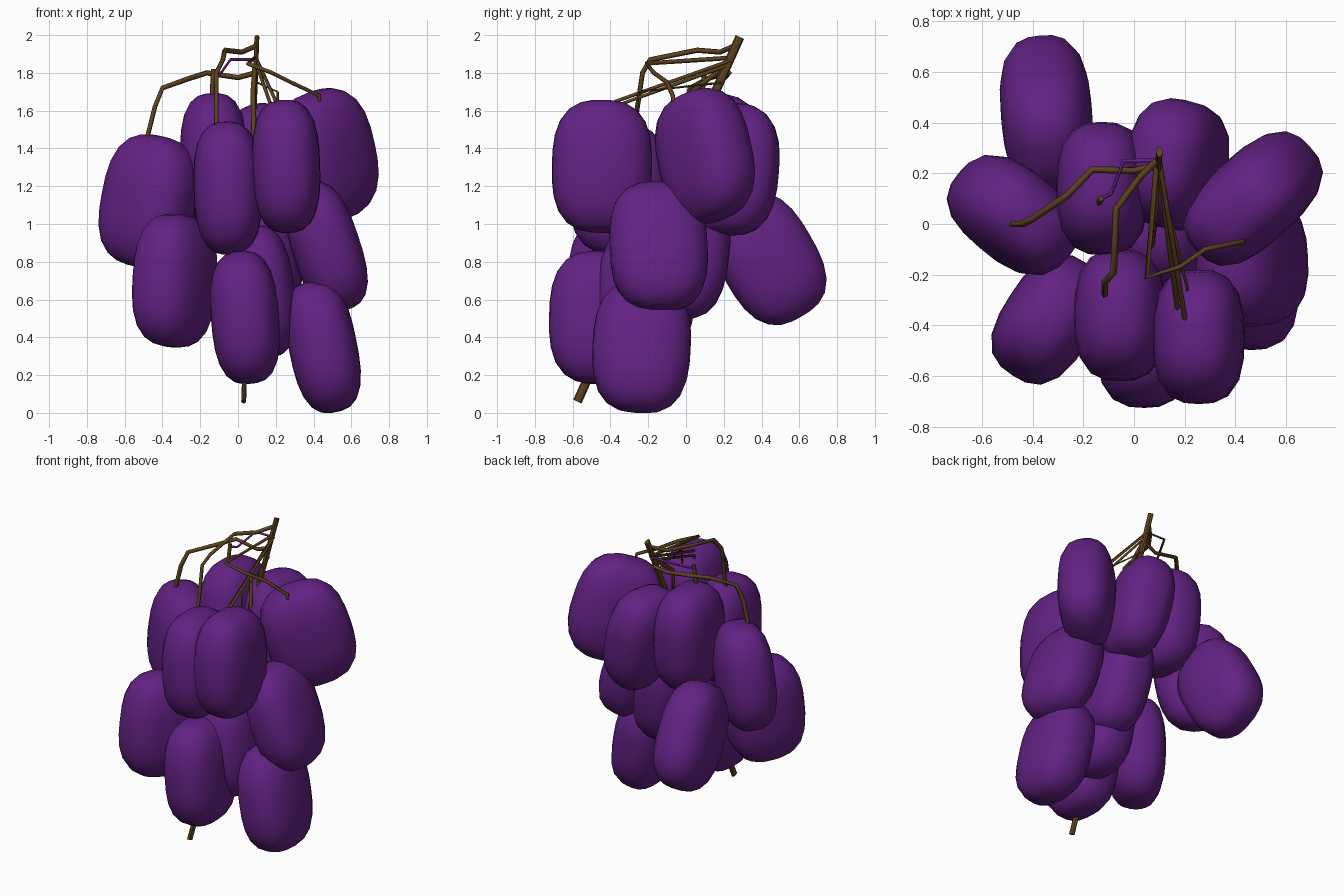
import bpy, bmesh, math
from mathutils import Vector, Matrix


def material(name, rgb):
    m = bpy.data.materials.new(name)
    m.diffuse_color = (*rgb, 1)
    return m


PURPLE = material("grape_purple", (0.125, 0.016, 0.23))
BROWN = material("stem_brown", (0.11, 0.055, 0.014))


# Flattened, slightly boxy berry: wide along its yaw direction, bottom swung by lean
def grape(name, center, yaw, lean=(0, 0), wide=0.26):
    bm = bmesh.new()
    bmesh.ops.create_uvsphere(bm, u_segments=20, v_segments=14, radius=1)
    n = 2.75
    for v in bm.verts:
        c = v.co.normalized()
        k = sum(abs(t) ** n for t in c) ** (-1 / n)
        v.co = Vector((c.x * k * wide, c.y * k * 0.18, c.z * k * 0.352))
    axis = Vector((-lean[0], -lean[1], 1)).normalized()
    rot = Vector((0, 0, 1)).rotation_difference(axis).to_matrix().to_4x4()
    bm.transform(Matrix.Translation(center) @ rot @ Matrix.Rotation(math.radians(yaw), 4, 'Z'))
    for f in bm.faces:
        f.smooth = True
    me = bpy.data.meshes.new(name)
    bm.to_mesh(me)
    bm.free()
    me.materials.append(PURPLE)
    bpy.context.collection.objects.link(bpy.data.objects.new(name, me))


# Thin jointed stalk along a few points
def stalk(name, pts, r=0.014, mat=BROWN):
    cu = bpy.data.curves.new(name, 'CURVE')
    cu.dimensions = '3D'
    cu.bevel_depth = r
    cu.bevel_resolution = 0
    cu.use_fill_caps = True
    sp = cu.splines.new('POLY')
    sp.points.add(len(pts) - 1)
    for p, co in zip(sp.points, pts):
        p.co = (*co, 1)
    cu.materials.append(mat)
    bpy.context.collection.objects.link(bpy.data.objects.new(name, cu))


# Berries: centre, yaw of the wide side, lean of the bottom, half width
GRAPES = [
    ((-0.475, 0.035, 1.12), 140, (-0.19, 0.05), 0.26),
    ((-0.335, -0.375, 0.70), 57, (-0.06, -0.08), 0.26),
    ((-0.125, 0.14, 1.34), 90, (0.03, -0.06), 0.26),
    ((-0.055, -0.36, 1.19), 90, (0.03, -0.02), 0.26),
    ((0.165, 0.235, 1.29), 78, (0.20, -0.08), 0.255),
    ((0.255, -0.445, 1.305), 90, (0.03, -0.02), 0.265),
    ((0.47, 0.10, 1.36), 42, (0.22, 0.22), 0.28),
    ((0.465, -0.145, 0.88), 93, (0.33, 0.05), 0.26),
    ((0.45, -0.235, 0.35), 90, (0.20, -0.05), 0.26),
    ((0.037, -0.465, 0.505), 90, (0.08, -0.02), 0.26),
    ((0.14, -0.02, 0.85), 88, (0.18, -0.12), 0.25),
    ((0.12, -0.21, 0.64), 90, (0.12, -0.05), 0.26),
    ((-0.345, 0.435, 0.815), 95, (-0.04, 0.58), 0.255),
]
for i, (c, yaw, lean, wide) in enumerate(GRAPES):
    grape(f"grape_{i + 1}", c, yaw, lean, wide)

# Main stem: slanted, thicker front to back
bm = bmesh.new()
bmesh.ops.create_cone(bm, cap_ends=True, segments=8, radius1=1, radius2=1, depth=1)
a, b = Vector((0.03, -0.575, 0.06)), Vector((0.1, 0.285, 1.99))
for v in bm.verts:
    base = a.lerp(b, v.co.z + 0.5)
    v.co = base + Vector((v.co.x * 0.013, v.co.y * 0.022, -v.co.y * 0.01))
me = bpy.data.meshes.new("main_stem")
bm.to_mesh(me)
bm.free()
me.materials.append(BROWN)
bpy.context.collection.objects.link(bpy.data.objects.new("main_stem", me))

# Side stalks running to the upper berries
stalk("left_stalk", [(0.09, 0.23, 1.80), (0, 0.21, 1.775), (-0.165, 0.215, 1.80), (-0.26, 0.115, 1.77),
                     (-0.4, 0.02, 1.72), (-0.44, 0, 1.62), (-0.49, 0, 1.42)])
stalk("front_left_stalk", [(0.09, 0.25, 1.94), (0.02, 0.18, 1.91), (-0.07, 0.06, 1.92), (-0.08, -0.19, 1.87),
                           (-0.115, -0.23, 1.80), (-0.115, -0.26, 1.60), (-0.115, -0.29, 1.48)])
stalk("back_stalk_purple", [(0.09, 0.25, 1.87), (-0.04, 0.25, 1.87), (-0.09, 0.12, 1.80),
                            (-0.13, 0.10, 1.80)], 0.008, PURPLE)
stalk("back_stalk_end", [(-0.13, 0.10, 1.82), (-0.14, 0.08, 1.64)])
stalk("right_stalk", [(0.09, 0.24, 1.88), (0.05, -0.21, 1.85), (0.18, -0.17, 1.80), (0.28, -0.10, 1.75),
                      (0.43, -0.07, 1.68), (0.43, -0.06, 1.60)], 0.012)
stalk("front_right_stalk", [(0.10, 0.25, 1.87), (0.20, -0.37, 1.65), (0.21, -0.39, 1.60)], 0.01)
stalk("inner_stalk_1", [(0.10, 0.22, 1.84), (0.17, -0.33, 1.64), (0.18, -0.34, 1.5)], 0.01)
stalk("inner_stalk_2", [(0.10, 0.20, 1.75), (0.21, -0.25, 1.70), (0.21, -0.26, 1.6)], 0.006)
stalk("centre_stalk", [(0.09, 0.2, 1.83), (0.08, 0.03, 1.70), (0.09, 0.0, 1.2), (0.1, -0.02, 1.1)])
